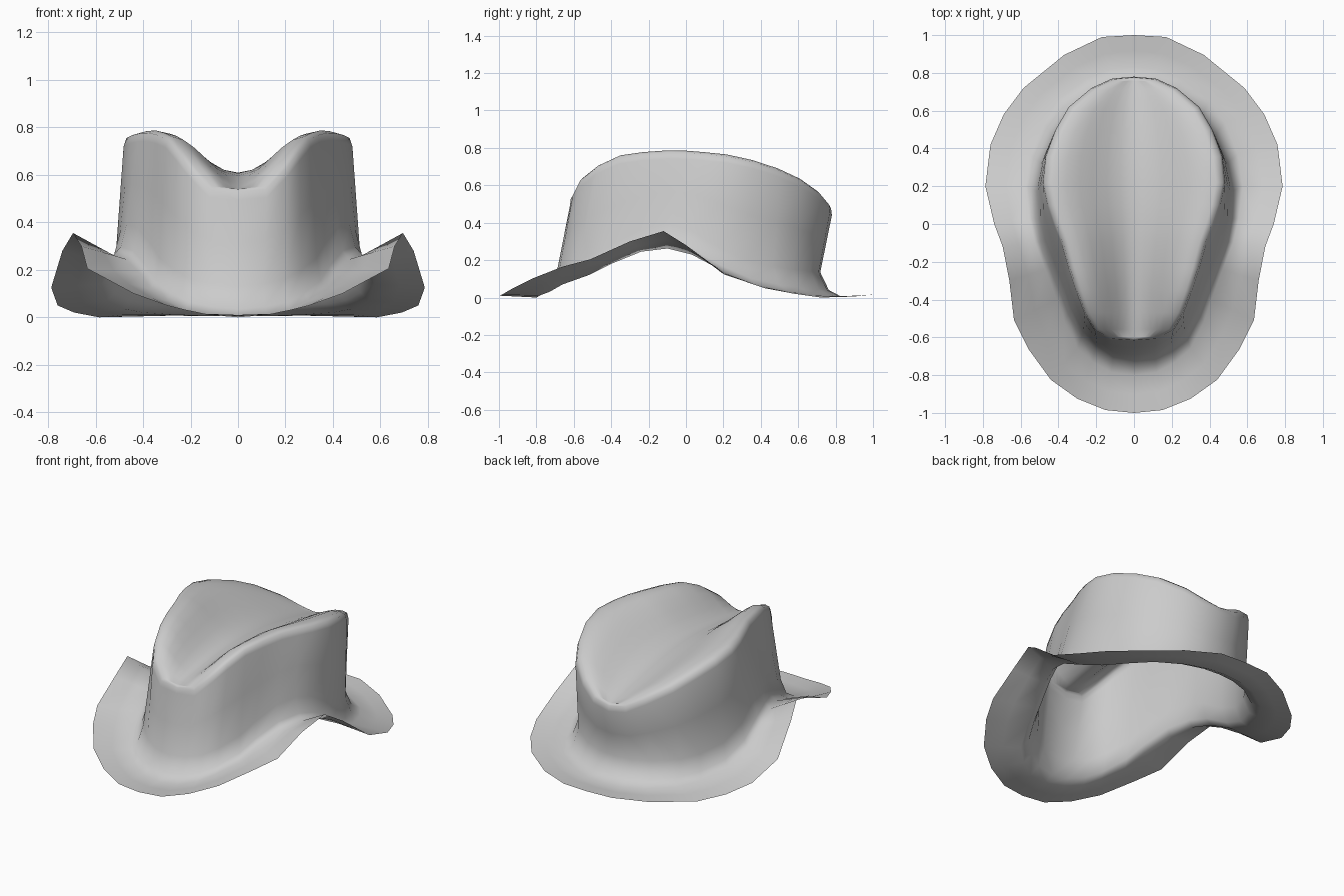
import bpy, bmesh, math

if "Cube" in bpy.data.objects:
    bpy.data.objects.remove(bpy.data.objects["Cube"])

# Half outlines from front centre to back centre, (x, y, z)
brim_edge = [(0, -1, .01), (.15, -.985, .015), (.3, -.925, .05), (.44, -.825, .10),
             (.56, -.66, .165), (.635, -.51, .205), (.66, -.3, .30), (.695, -.12, .355),
             (.74, 0, .28), (.787, .2, .125), (.76, .42, .05), (.69, .58, .02),
             (.585, .72, .0), (.37, .895, .005), (.17, .99, .015), (0, 1, .015)]
crown_base = [(0, -.80, .0), (.12, -.785, .01), (.22, -.73, .03), (.30, -.66, .07),
              (.37, -.52, .12), (.41, -.4, .18), (.47, -.24, .245), (.525, -.10, .262),
              (.555, .03, .23), (.575, .2, .14), (.55, .37, .07), (.48, .54, .035),
              (.40, .66, .02), (.25, .77, .01), (.12, .82, .005), (0, .83, .005)]
crown_rim = [(0, -.62, .54), (.12, -.612, .55), (.205, -.57, .635), (.26, -.48, .705),
             (.305, -.36, .76), (.345, -.24, .777), (.385, -.10, .787), (.425, 0, .785),
             (.458, .1, .777), (.482, .22, .765), (.467, .36, .735), (.415, .5, .69),
             (.345, .62, .635), (.225, .72, .565), (.115, .77, .505), (0, .78, .485)]


def shift(ring, sx, sy, dz):
    return [(x * sx, y * sy, z + dz) for x, y, z in ring]


def blend(a, b, t):
    return [tuple(p + (q - p) * t for p, q in zip(u, v)) for u, v in zip(a, b)]


def top_ring(s):
    """Line along the dented crown top; s = 1 at the ridge, 0 at the crease."""
    ring = []
    for x, y, z in crown_rim:
        t = (y + .62) / 1.40
        crease = .54 - .055 * t + .095 * math.sin(math.pi * t)
        crease = min(crease, z - .005)
        f = s * s * (3 - 2 * s)
        ring.append((.9 * x * s, .08 + (y - .08) * .98, crease + (z - crease) * f))
    return ring


# Brim, flared foot, crown wall, rounded shoulder, then dented top
wall = shift(crown_base, .895, .865, .13)
shoulder = [(x, y, z - .045) for x, y, z in crown_rim]
rounded = [(x * .975, .08 + (y - .08) * .994, z - .01) for x, y, z in crown_rim]
rings = [brim_edge, blend(brim_edge, crown_base, .5), crown_base,
         shift(crown_base, .94, .92, .035), wall, blend(wall, shoulder, .5), shoulder, rounded]
rings += [top_ring(1 - k / 6) for k in range(7)]

bm = bmesh.new()
rows = [[bm.verts.new(p) for p in ring] for ring in rings]
for a, b in zip(rows, rows[1:]):
    for i in range(len(a) - 1):
        bm.faces.new((a[i], a[i + 1], b[i + 1], b[i]))

# Close the pointed ends of the top, then mirror to the other side
for row in rows[8:]:
    for i in (0, -1):
        row[i].co = rows[8][i].co
bmesh.ops.remove_doubles(bm, verts=bm.verts, dist=.0005)
geom = bm.verts[:] + bm.edges[:] + bm.faces[:]
bmesh.ops.mirror(bm, geom=geom, axis='X', merge_dist=.0005)
bmesh.ops.remove_doubles(bm, verts=bm.verts, dist=.0005)
bmesh.ops.recalc_face_normals(bm, faces=bm.faces)
if sum(f.normal.z * f.calc_area() for f in bm.faces) < 0:
    bmesh.ops.reverse_faces(bm, faces=bm.faces)

mesh = bpy.data.meshes.new("hat")
bm.to_mesh(mesh)
bm.free()
hat = bpy.data.objects.new("hat", mesh)
bpy.context.collection.objects.link(hat)
bpy.context.view_layer.objects.active = hat
hat.select_set(True)
bpy.ops.object.shade_smooth_by_angle(angle=math.radians(70))
